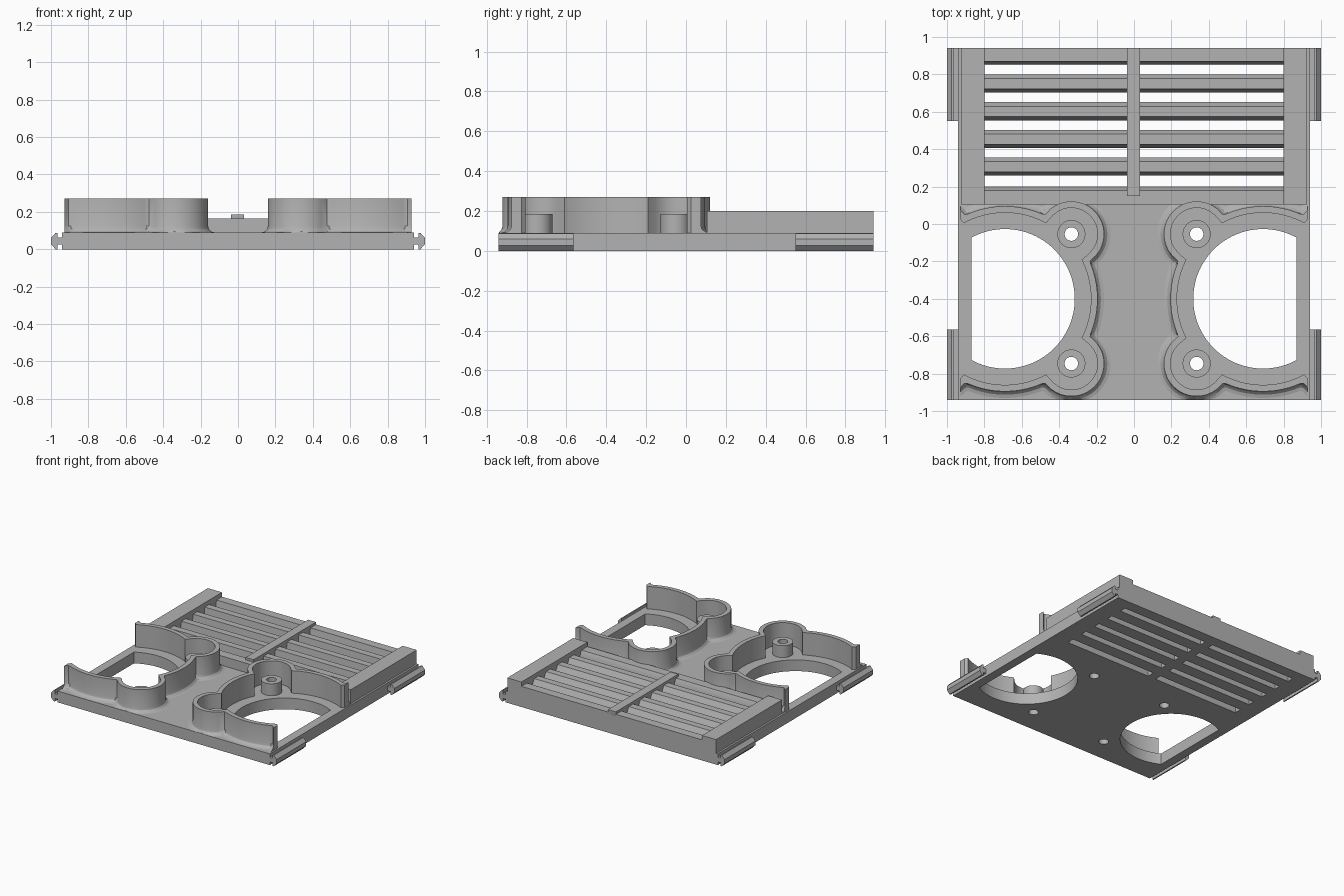
import bpy, bmesh
from math import sin, cos, pi, acos, sqrt
from mathutils import Vector

cube = bpy.data.objects.get("Cube")
if cube:
    bpy.data.objects.remove(cube, do_unlink=True)

grey = bpy.data.materials.new("plain_grey")
grey.use_nodes = True
grey.diffuse_color = (0.45, 0.45, 0.45, 1)
grey.node_tree.nodes["Principled BSDF"].inputs["Base Color"].default_value = (0.45, 0.45, 0.45, 1)

PLATE_TOP = 0.09
FAN_X, FAN_Y, FAN_R = 0.69, -0.40, 0.373
SCREW_X, SCREW_DY = 0.335, 0.346
parts = []


def add_mesh(name, mesh):
    ob = bpy.data.objects.new(name, mesh)
    bpy.context.collection.objects.link(ob)
    mesh.materials.clear()
    mesh.materials.append(grey)
    parts.append(ob)
    return ob


def from_bmesh(name, bm):
    bmesh.ops.recalc_face_normals(bm, faces=bm.faces)
    mesh = bpy.data.meshes.new(name)
    bm.to_mesh(mesh)
    bm.free()
    return add_mesh(name, mesh)


def sheet(name, outlines, z0, z1):
    """Flat slab from outlines; inner outlines become holes."""
    cu = bpy.data.curves.new(name + "_outline", "CURVE")
    cu.dimensions = "2D"
    cu.fill_mode = "BOTH"
    cu.extrude = (z1 - z0) / 2
    for pts in outlines:
        sp = cu.splines.new("POLY")
        sp.points.add(len(pts) - 1)
        for p, (x, y) in zip(sp.points, pts):
            p.co = (x, y, 0, 1)
        sp.use_cyclic_u = True
    tmp = bpy.data.objects.new(name + "_tmp", cu)
    bpy.context.collection.objects.link(tmp)
    deps = bpy.context.evaluated_depsgraph_get()
    mesh = bpy.data.meshes.new_from_object(tmp.evaluated_get(deps))
    bpy.data.objects.remove(tmp, do_unlink=True)
    bm = bmesh.new()
    bm.from_mesh(mesh)
    bmesh.ops.remove_doubles(bm, verts=bm.verts, dist=1e-5)
    bmesh.ops.translate(bm, verts=bm.verts, vec=(0, 0, (z0 + z1) / 2))
    return from_bmesh(name, bm)


def prism(name, profile, axis, a, b):
    """Extrude a closed profile along x (yz profile) or y (xz profile)."""
    bm = bmesh.new()
    place = (lambda u, v: (a, u, v)) if axis == "x" else (lambda u, v: (u, a, v))
    face = bm.faces.new([bm.verts.new(place(u, v)) for u, v in profile])
    ext = bmesh.ops.extrude_face_region(bm, geom=[face])
    move = (b - a, 0, 0) if axis == "x" else (0, b - a, 0)
    bmesh.ops.translate(bm, vec=move, verts=[g for g in ext["geom"] if isinstance(g, bmesh.types.BMVert)])
    return from_bmesh(name, bm)


def rect(x0, x1, y0, y1):
    return [(x0, y0), (x1, y0), (x1, y1), (x0, y1)]


def circle(cx, cy, r, n=40):
    return [(cx + r * cos(2 * pi * i / n), cy + r * sin(2 * pi * i / n)) for i in range(n)]


def fan_hole(side):
    # circle with a straight cut towards the outer edge
    a = acos(-0.18 / FAN_R)
    ts = [-a + 2 * a * i / 72 for i in range(73)]
    return [(side * (FAN_X - FAN_R * cos(t)), FAN_Y + FAN_R * sin(t)) for t in ts]


screws = [(sx * SCREW_X, FAN_Y + sy * SCREW_DY) for sx in (-1, 1) for sy in (-1, 1)]

# Base plate with fan, screw and vent openings
sheet("base_plate",
      [rect(-0.94, 0.94, -0.94, 0.94), rect(-0.8, 0.8, 0.2, 0.85), fan_hole(-1), fan_hole(1)]
      + [circle(x, y, 0.036) for x, y in screws], 0, PLATE_TOP)

# Screw posts
for x, y in screws:
    sheet("screw_post", [circle(x, y, 0.075), circle(x, y, 0.036)], PLATE_TOP - 0.005, 0.185)


def reach(angle, off):
    """Distance from the fan centre to the lobed outline, grown by off."""
    best = 0.495 + off
    r = 0.175 + off
    for sx in (-1, 1):
        for sy in (-1, 1):
            px, py = sx * (FAN_X - SCREW_X), sy * SCREW_DY
            along = px * cos(angle) + py * sin(angle)
            gap = r * r - (px * px + py * py - along * along)
            if along > 0 and gap > 0:
                best = max(best, along + sqrt(gap))
    return best


# Lobed fan walls with a rounded foot, open at the outer side
foot = [(0.035 * (1 - sin(t)), PLATE_TOP + 0.035 * (1 - cos(t))) for t in (pi / 2, pi / 3, pi / 6, 0)]
wall_profile = [(-0.035, 0.08), (-0.035, 0.27), (0, 0.27)] + foot + [(0.035, 0.08)]
N = 240
for side, label in ((-1, "right"), (1, "left")):
    bm = bmesh.new()
    rings = []
    for i in range(N):
        t = 2 * pi * i / N
        ring = []
        for off, z in wall_profile:
            d = reach(t, off)
            y = max(FAN_Y + d * sin(t), -0.938)
            ring.append(bm.verts.new((side * (FAN_X + d * cos(t)), y, z)))
        rings.append(ring)
    m = len(wall_profile)
    for i in range(N):
        r0, r1 = rings[i], rings[(i + 1) % N]
        for j in range(m):
            k = (j + 1) % m
            bm.faces.new((r0[j], r0[k], r1[k], r1[j]))
    bmesh.ops.bisect_plane(bm, geom=bm.verts[:] + bm.edges[:] + bm.faces[:],
                           plane_co=(side * 0.928, 0, 0), plane_no=(side, 0, 0), clear_outer=True)
    bmesh.ops.holes_fill(bm, edges=[e for e in bm.edges if e.is_boundary], sides=0)
    from_bmesh(label + "_fan_wall", bm)

# Vent: end beams, slats and bars
TOP = 0.165
prism("vent_front_beam", [(0.105, 0.08), (0.105, TOP), (0.18, TOP), (0.2, 0.125), (0.2, 0.08)], "x", -0.81, 0.81)
prism("vent_back_beam", [(0.85, 0.05), (0.87, TOP), (0.94, TOP), (0.94, 0.05)], "x", -0.81, 0.81)
for i in range(4):
    y = 0.258 + 0.148 * i
    prism("vent_slat", [(y, 0), (y + 0.02, TOP), (y + 0.075, TOP), (y + 0.097, 0.125), (y + 0.097, 0)],
          "x", -0.805, 0.805)
prism("vent_centre_bar", [(0.15, 0.15), (0.2, 0), (0.86, 0), (0.94, 0.15), (0.94, 0.185), (0.15, 0.185)],
      "x", -0.037, 0.033)
for side, label in ((-1, "right"), (1, "left")):
    sheet(label + "_vent_bar", [rect(*sorted((side * 0.8, side * 0.925)), 0.105, 0.94)], 0.08, 0.2)

# Snap rails on the side edges
rail = [(0.93, 0.025), (0.965, 0.025), (0.965, 0), (0.975, 0), (1, 0.027), (1, 0.06),
        (0.975, 0.088), (0.965, 0.088), (0.965, 0.062), (0.93, 0.062)]
for side, label in ((-1, "right"), (1, "left")):
    profile = [(side * x, z) for x, z in rail]
    prism(label + "_front_rail", profile, "y", -0.94, -0.565)
    prism(label + "_back_rail", profile, "y", 0.55, 0.94)

# Smooth round surfaces, keep edges crisp
bpy.ops.object.select_all(action="DESELECT")
for ob in parts:
    ob.select_set(True)
bpy.context.view_layer.objects.active = parts[0]
bpy.ops.object.shade_smooth_by_angle(angle=0.5)
